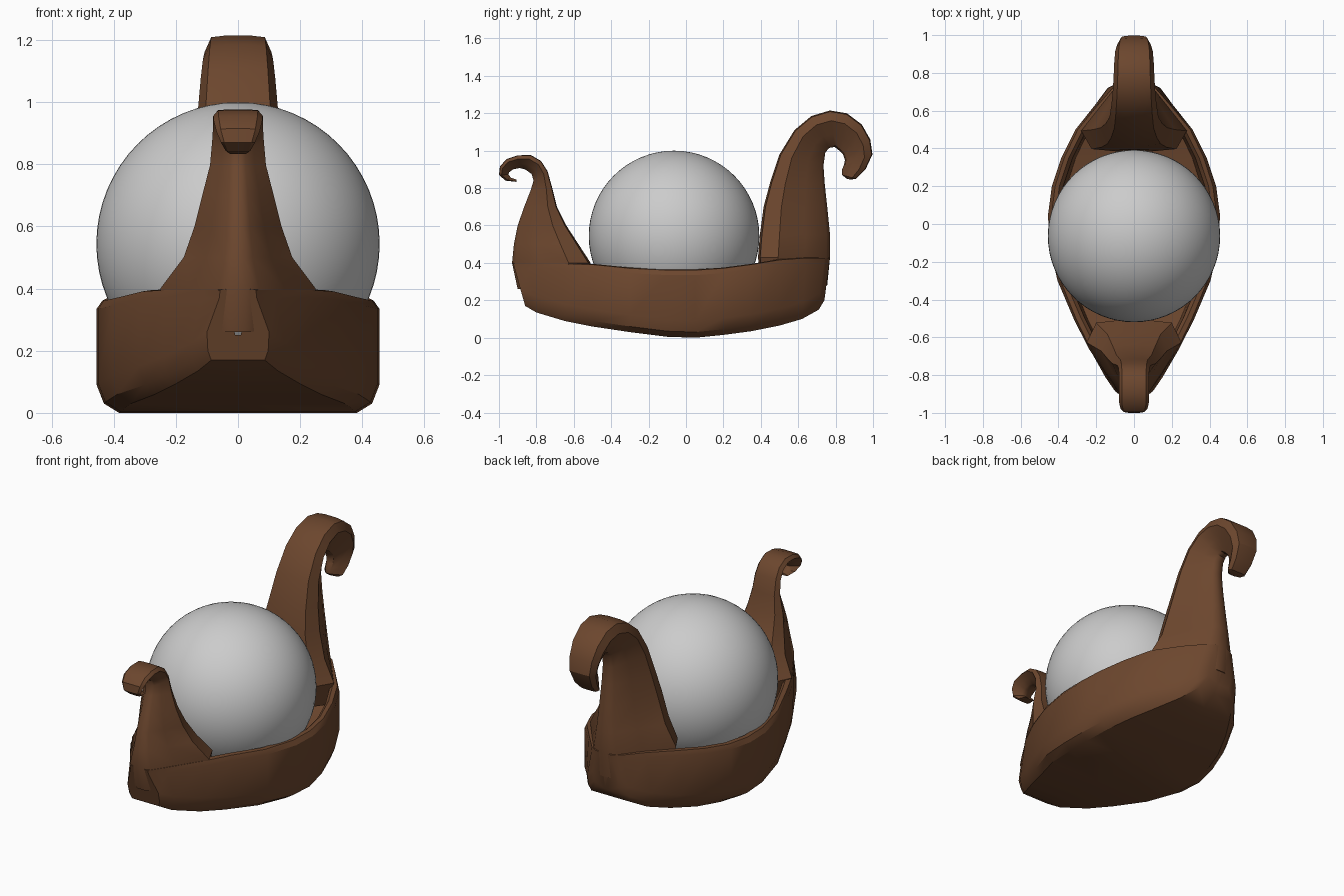
import bpy, bmesh, math

wood = bpy.data.materials.new("dark_wood")
wood.diffuse_color = (0.15, 0.062, 0.027, 1)


def loft(name, rings):
    """Skin closed rings of points, cap both ends, smooth shallow angles."""
    bm = bmesh.new()
    rows = [[bm.verts.new(p) for p in ring] for ring in rings]
    n = len(rows[0])
    for a, b in zip(rows, rows[1:]):
        for i in range(n):
            j = (i + 1) % n
            bm.faces.new((a[i], a[j], b[j], b[i]))
    bm.faces.new(rows[0])
    bm.faces.new(rows[-1])
    bmesh.ops.recalc_face_normals(bm, faces=bm.faces)
    me = bpy.data.meshes.new(name)
    bm.to_mesh(me)
    bm.free()
    ob = bpy.data.objects.new(name, me)
    bpy.context.collection.objects.link(ob)
    me.materials.append(wood)
    bpy.ops.object.select_all(action='DESELECT')
    ob.select_set(True)
    bpy.context.view_layer.objects.active = ob
    bpy.ops.object.shade_smooth_by_angle(angle=math.radians(32))
    return ob


def mirrored(half):
    """Close a right-hand half section with its mirror image."""
    return half + [(-x, y, z) for x, y, z in reversed(half)]


def hull_section(yb, zb, wb, yt, zt, wt):
    def pt(x, z):
        return (x, yb + (yt - yb) * (z - zb) / (zt - zb), z)
    inner = max(wt - 0.06, 0.012)
    return mirrored([
        pt(0.01, zb), pt(wb * 0.86, zb), pt(wb * 0.97, zb + 0.03),
        pt(max(wb, wt), zb + 0.09), pt(wt, zt - 0.03),
        pt(wt * 0.96, zt - 0.004), pt(max(wt - 0.04, 0.015), zt),
        pt(inner, zt - 0.02), pt(inner * 0.95, zb + 0.1), pt(0.01, zb + 0.08)])


def post_section(yi, zi, yo, zo, w):
    def pt(t, k):
        return (w * k, yi + (yo - yi) * t, zi + (zo - zi) * t)
    return mirrored([pt(0, 0.35), pt(0.03, 0.8), pt(0.28, 1),
                     pt(0.65, 0.6), pt(0.95, 0.27), pt(1, 0.1)])


# Hollow hull: bottom y, z, half width, then rim y, z, half width
loft("hull", [hull_section(*s) for s in [
    (-.86, .17, .10, -.925, .40, .06),
    (-.80, .135, .15, -.84, .40, .12),
    (-.65, .09, .24, -.66, .40, .24),
    (-.50, .06, .31, -.50, .395, .32),
    (-.30, .03, .40, -.30, .375, .405),
    (-.10, .005, .44, -.10, .365, .45),
    (.05, .0, .445, .05, .365, .455),
    (.20, .015, .42, .20, .375, .435),
    (.35, .035, .37, .35, .395, .385),
    (.50, .065, .29, .50, .42, .31),
    (.62, .10, .21, .64, .43, .19),
    (.71, .15, .14, .74, .43, .10),
    (.74, .20, .08, .77, .43, .05)]])

# Front post with small curl: inner y, z, outer y, z, half width
loft("bow_post", [post_section(*s) for s in [
    (-.52, .30, -.90, .26, .23), (-.51, .40, -.93, .40, .25),
    (-.575, .50, -.92, .50, .175), (-.64, .60, -.90, .60, .14),
    (-.69, .70, -.865, .70, .115), (-.715, .80, -.83, .79, .09),
    (-.74, .89, -.815, .84, .083), (-.775, .945, -.825, .875, .08),
    (-.83, .977, -.86, .90, .08), (-.90, .975, -.89, .907, .08),
    (-.96, .955, -.925, .90, .078), (-.995, .915, -.945, .885, .07),
    (-1.0, .87, -.95, .872, .055), (-.965, .84, -.935, .855, .04),
    (-.905, .833, -.905, .845, .03)]])

# Rear post with large curl
loft("stern_post", [post_section(*s) for s in [
    (.40, .30, .755, .28, .25), (.385, .43, .77, .43, .28),
    (.395, .55, .77, .55, .215), (.415, .70, .755, .70, .175),
    (.45, .83, .742, .82, .15), (.50, .98, .735, .92, .13),
    (.58, 1.11, .745, .99, .12), (.67, 1.185, .765, 1.015, .113),
    (.77, 1.215, .795, 1.02, .108), (.86, 1.20, .82, 1.0, .105),
    (.94, 1.14, .84, .98, .10), (.985, 1.06, .85, .95, .09),
    (.997, .98, .845, .925, .08), (.96, .90, .835, .90, .07),
    (.91, .85, .835, .87, .06), (.88, .845, .86, .85, .04)]])

# Ball resting in the hull
bpy.ops.mesh.primitive_uv_sphere_add(segments=64, ring_count=32, radius=0.456,
                                     location=(0, -0.064, 0.544))
ball = bpy.context.object
ball.name = "ball"
bpy.ops.object.shade_smooth()
